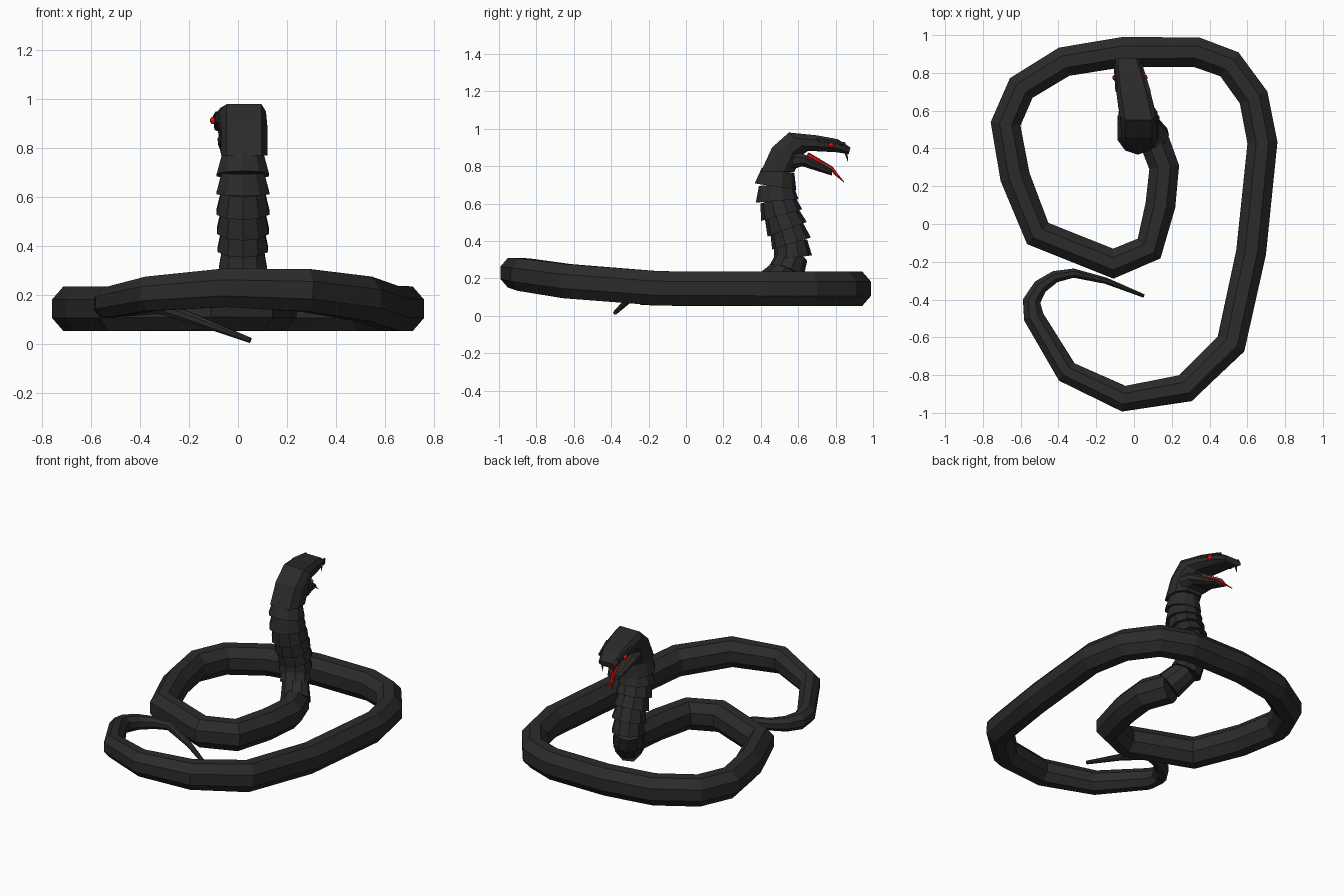
import bpy, bmesh, math
from mathutils import Vector

default_cube = bpy.data.objects.get("Cube")
if default_cube:
    bpy.data.objects.remove(default_cube, do_unlink=True)


def material(name, red_part, green_part, blue_part):
    colour = (red_part, green_part, blue_part, 1)
    mat = bpy.data.materials.new(name)
    mat.use_nodes = True
    mat.diffuse_color = colour
    mat.node_tree.nodes["Principled BSDF"].inputs["Base Color"].default_value = colour
    return mat


black = material("charcoal scales", .024, .024, .024)
red = material("blood red", .75, .003, .003)
ivory = material("ivory", .6, .6, .5)


def loft(name, rings, mat):
    """Skin a list of equal-length point rings and cap both ends."""
    bm = bmesh.new()
    loops = [[bm.verts.new(point) for point in ring] for ring in rings]
    for lower, upper in zip(loops, loops[1:]):
        for i in range(len(lower)):
            bm.faces.new((lower[i - 1], lower[i], upper[i], upper[i - 1]))
    bm.faces.new(loops[0])
    bm.faces.new(loops[-1])
    bmesh.ops.recalc_face_normals(bm, faces=bm.faces)
    mesh = bpy.data.meshes.new(name)
    bm.to_mesh(mesh)
    bm.free()
    mesh.materials.append(mat)
    bpy.context.collection.objects.link(bpy.data.objects.new(name, mesh))


def tube(name, points, radii, mat, sides=8, reference=Vector((0, 0, 1)), tall=1):
    """Sweep a polygon along a path, with one radius per point."""
    rings = []
    for i, (point, radius) in enumerate(zip(points, radii)):
        before = points[max(i - 1, 0)]
        after = points[min(i + 1, len(points) - 1)]
        tangent = (point - before).normalized() + (after - point).normalized()
        across = tangent.cross(reference).normalized()
        up = across.cross(tangent).normalized() * tall
        angles = [math.tau * (corner + .5) / sides for corner in range(sides)]
        rings.append([point + radius * (across * math.cos(a) + up * math.sin(a)) for a in angles])
    loft(name, rings, mat)


def arc(x, y, width, depth, start, end, steps):
    """Points along part of an ellipse, angles in degrees."""
    angles = [math.radians(start + (end - start) * i / steps) for i in range(steps + 1)]
    return [(x + width * math.cos(a), y + depth * math.sin(a)) for a in angles]


# Coiled body, from the tail tip to the foot of the neck
coil = [(.05, -.38), (-.15, -.3)]
coil += arc(-.32, -.46, .23, .2, 90, 165, 3)       # tail hook
coil += arc(.02, -.34, .57, .59, 195, 330, 4)      # front bend
coil += [(.62, -.15)]
coil += arc(.33, .43, .35, .48, 0, 90, 3)          # back left bend
coil += arc(-.06, .53, .62, .38, 90, 180, 3)       # back right bend
coil += [(-.63, .25), (-.51, -.05), (-.11, -.21)]  # inner turn
coil += [(.08, -.13), (.14, .1), (.16, .3), (.1, .46)]
body_points, body_radii = [], []
for i, (x, y) in enumerate(coil):
    height = .145 + .1 * min(y, 0) ** 2            # the front bend lifts off the ground
    tip_droop = min(1, .1 + i / 2)
    body_points.append(Vector((x, y, height * tip_droop)))
    body_radii.append(min(.086, .01 + .008 * i))
tube("coiled_body", body_points, body_radii, black, tall=1.15)


def neck_point(z):
    """Centre of the S-shaped neck at a height."""
    bend = 3 * max(0, .33 - z) ** 2
    return Vector((.02 + bend, .525 + .045 * math.cos(8.5 * (z - .32)) - bend, z))


def neck_radius(z):
    return .09 + .02 * math.sin(4 * (z - .2))


# Neck of overlapping scale collars, each wider at its lower rim
collar_height = .076
for i in range(8):
    low = .17 + collar_height * i
    high = low + collar_height
    overlap = (neck_point(high) - neck_point(low)) * .15
    tube(f"neck_collar_{i}", [neck_point(low) - overlap, neck_point(high)],
         [neck_radius(low) * 1.04, neck_radius(high) * .84],
         black, sides=10, reference=Vector((0, 1, 0)))


def turn(x, y, z):
    """Head space to model space: the face is turned to its right."""
    return Vector((.025 + x - .19 * max(0, y - .55), y, z))


def skull_ring(top, bottom, taper):
    """Octagonal section between two (y, z) points, narrowing toward the snout."""
    width = .095 - taper * max(0, top[0] - .6) ** 2
    half = [(.75, 0), (1, .3), (1, .7), (.6, 1)]
    outline = half + [(-side, drop) for side, drop in reversed(half)]
    top, bottom = Vector(top), Vector(bottom)
    return [turn(side * width, *top.lerp(bottom, drop)) for side, drop in outline]


# Skull with the upper jaw, and the open lower jaw
skull = [((.4, .77), (.58, .77)), ((.46, .9), (.62, .86)), ((.55, .98), (.65, .88)),
         ((.7, .965), (.7, .88)), ((.81, .945), (.8, .875)), ((.88, .9), (.87, .865))]
jaw = [((.58, .88), (.56, .78)), ((.64, .86), (.62, .8)), ((.78, .78), (.78, .75))]
loft("head", [skull_ring(top, bottom, .45) for top, bottom in skull], black)
loft("lower_jaw", [skull_ring(top, bottom, 1.6) for top, bottom in jaw], black)


def jaw_top(y):
    return .862 - .57 * (y - .64)


def strand(name, points, thick, thin, mat):
    """Slim tapering tube in head space."""
    steps = len(points) - 1
    radii = [thick + (thin - thick) * i / steps for i in range(len(points))]
    tube(name, [turn(*point) for point in points], radii, mat, sides=5)


# Forked tongue lying along the lower jaw
fork = (0, .805, .755)
tongue = [(0, y, jaw_top(y) + .006) for y in (.65, .72, .78)]
strand("tongue", tongue + [fork], .014, .009, red)

# Paired parts of the face
for side, label in ((1, "left"), (-1, "right")):
    strand(f"tongue_fork_{label}", [fork, (side * .025, .845, .715)], .008, .002, red)
    strand(f"brow_{label}", [(side * .083, .7, .94), (side * .068, .85, .92)], .012, .008, black)
    strand(f"fang_{label}", [(side * .04, .855, .88), (side * .04, .865, .825)], .01, .001, black)
    bpy.ops.mesh.primitive_uv_sphere_add(segments=10, ring_count=6, radius=.016,
                                         location=turn(side * .078 - .004, .775, .914))
    eye = bpy.context.object
    eye.name = f"eye_{label}"
    eye.data.materials.append(red)
    # Row of small lower teeth
    for i in range(5):
        y = .69 + .02 * i
        x = side * (.045 - .006 * i)
        root = jaw_top(y)
        strand(f"tooth_{label}_{i}", [(x, y, root), (x, y + .006, root + .018)], .006, .001, ivory)
